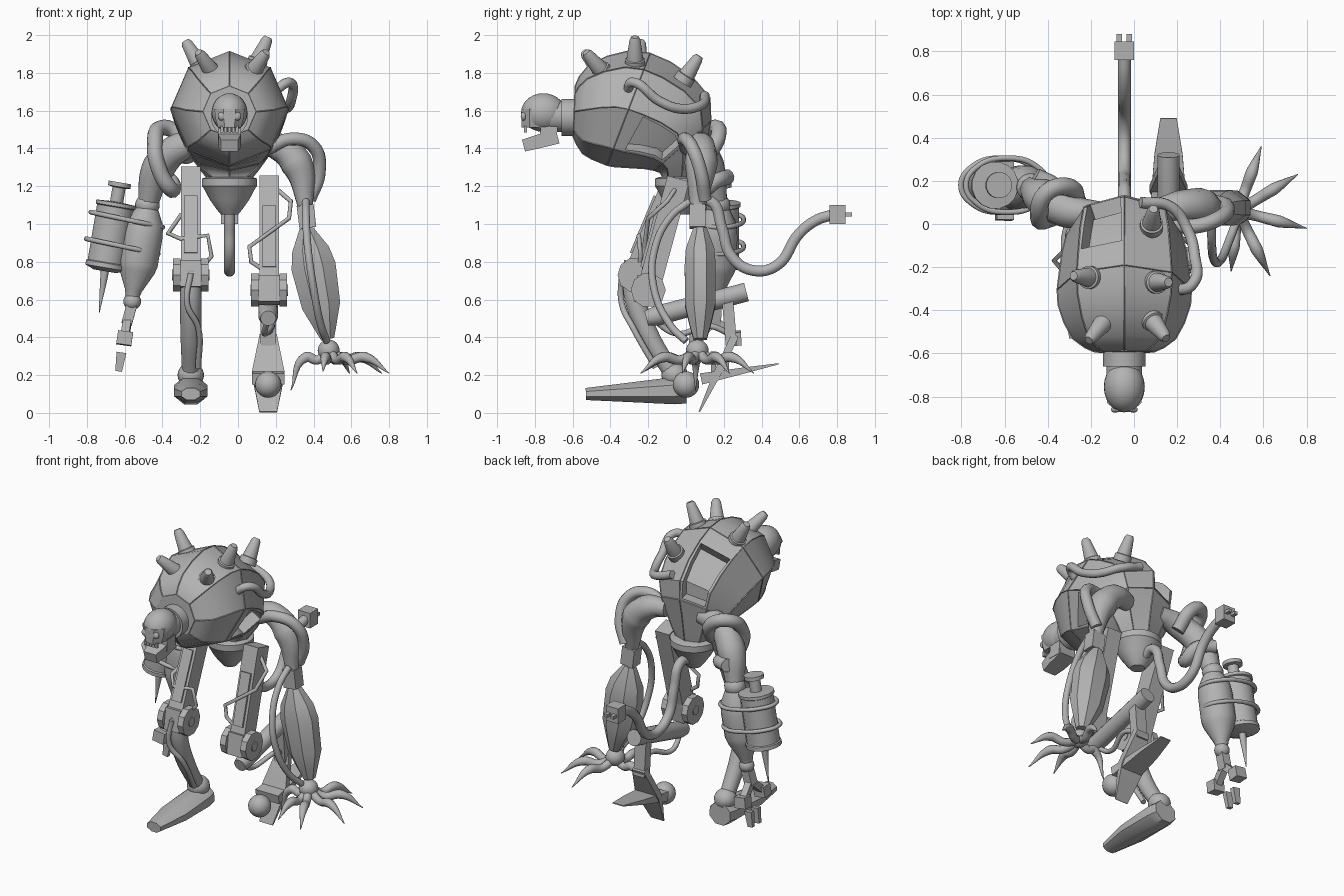
import bpy, bmesh
from math import sin, cos, pi, radians
from mathutils import Vector as V

if "Cube" in bpy.data.objects:
    bpy.data.objects.remove(bpy.data.objects["Cube"])

grey = bpy.data.materials.new("plain grey")
grey.use_nodes = True
grey.diffuse_color = (0.45, 0.45, 0.45, 1)
grey.node_tree.nodes["Principled BSDF"].inputs["Base Color"].default_value = grey.diffuse_color
MID = -0.045


def add(name, data):
    data.materials.append(grey)
    ob = bpy.data.objects.new(name, data)
    bpy.context.collection.objects.link(ob)
    return ob


def finish(name, bm):
    bmesh.ops.recalc_face_normals(bm, faces=bm.faces)
    me = bpy.data.meshes.new(name)
    bm.to_mesh(me)
    bm.free()
    me.shade_smooth()
    me.set_sharp_from_angle(angle=radians(35))
    return add(name, me)


def skin(bm, rings):
    """Bridge rings of points and cap both ends; returns faces by band."""
    rows = [[bm.verts.new(p) for p in ring] for ring in rings]
    n = len(rows[0])
    bands = [[bm.faces.new((a[k], a[(k + 1) % n], b[(k + 1) % n], b[k])) for k in range(n)]
             for a, b in zip(rows, rows[1:])]
    bm.faces.new(rows[0])
    bm.faces.new(rows[-1])
    return bands


def spindle(name, p0, p1, profile, sides=20):
    """Stack of rings from p0 to p1; profile rows are (t, radius[, depth radius])."""
    p0, axis = V(p0), V(p1) - V(p0)
    d = axis.normalized()
    ref = V((0, 0, 1)) if abs(d.x) > 0.9 else V((1, 0, 0))
    a = (ref - d * ref.dot(d)).normalized()
    b = d.cross(a)
    grow = 1 / cos(pi / sides)
    angles = [2 * pi * (k + 0.5) / sides for k in range(sides)]
    bm = bmesh.new()
    skin(bm, [[p0 + axis * t[0] + (a * t[1] * cos(g) + b * t[-1] * sin(g)) * grow
               for g in angles] for t in profile])
    return finish(name, bm)


def rod(name, p0, p1, r, depth=None, sides=20):
    return spindle(name, p0, p1, [(0, r, depth or r), (1, r, depth or r)], sides)


def ball(name, centre, radii):
    bm = bmesh.new()
    bmesh.ops.create_uvsphere(bm, u_segments=24, v_segments=14, radius=1)
    bmesh.ops.scale(bm, vec=radii, verts=bm.verts)
    bmesh.ops.translate(bm, vec=centre, verts=bm.verts)
    return finish(name, bm)


def hose(name, points, r, taper=None, closed=False, handle="AUTO"):
    cu = bpy.data.curves.new(name, "CURVE")
    cu.dimensions, cu.bevel_depth = "3D", r
    cu.bevel_resolution, cu.resolution_u, cu.use_fill_caps = 3, 8, True
    sp = cu.splines.new("BEZIER")
    sp.use_cyclic_u = closed
    sp.bezier_points.add(len(points) - 1)
    for i, (bp, p) in enumerate(zip(sp.bezier_points, points)):
        bp.co = p
        bp.handle_left_type = bp.handle_right_type = handle
        bp.radius = taper[i] if taper else 1
    return add(name, cu)


# Bent octagonal body shell: rows are bottom (y, z), top (y, z), half width
SECTIONS = [((-.13, 1.24), (.08, 1.24), .12), ((-.14, 1.27), (.11, 1.42), .20),
            ((-.22, 1.29), (.13, 1.67), .27), ((-.38, 1.30), (-.08, 1.86), .305),
            ((-.45, 1.32), (-.30, 1.92), .31), ((-.55, 1.37), (-.52, 1.84), .24),
            ((-.60, 1.46), (-.59, 1.73), .14)]
rings = []
for low, top, w in SECTIONS:
    low, top = V((MID, *low)), V((MID, *top))
    rings.append([(low + top) / 2 + (top - low) / 2 * cos(k * pi / 4) + V((w * sin(k * pi / 4), 0, 0))
                  for k in range(8)])
smooth = [rings[0]]  # a rounded ring between each pair of sections
for i in range(len(rings) - 1):
    around = zip(rings[max(i - 1, 0)], rings[i], rings[i + 1], rings[min(i + 2, len(rings) - 1)])
    smooth += [[(9 * (b + c) - a - d) / 16 for a, b, c, d in around], rings[i + 1]]
bm = bmesh.new()
bands = skin(bm, smooth)
bmesh.ops.recalc_face_normals(bm, faces=bm.faces)
for first, last in ((0, 3), (3, 7), (7, 12)):  # panel seams
    for k in range(8):
        bmesh.ops.inset_region(bm, faces=[band[k] for band in bands[first:last]], thickness=.004, depth=-.004)
for k in (7, 2):  # sunken openings
    window = [band[k] for band in bands[3:6]]
    bmesh.ops.inset_region(bm, faces=window, thickness=.015, depth=0)
    bmesh.ops.inset_region(bm, faces=window, thickness=.006, depth=-.07)
finish("body_shell", bm)

# Spikes with collars
SPIKES = [((-.12, -.43, 1.78), (-.21, -.54, 1.91)), ((.07, -.43, 1.79), (.15, -.53, 1.91)),
          ((-.19, -.25, 1.82), (-.28, -.24, 1.97)), ((.09, -.27, 1.83), (.16, -.27, 1.99)),
          ((.08, -.02, 1.75), (.09, .07, 1.89))]
for p, q in SPIKES:
    spindle("shell_spike", p, q, [(0, .053), (.25, .053), (.27, .044), (.9, .029), (1, .02)])
hose("shell_hose", [(.19, -.31, 1.70), (.27, -.28, 1.75), (.28, -.14, 1.65), (.25, -.03, 1.61),
                    (.17, .08, 1.63), (.03, .10, 1.68)], .026)

# Neck and skull-like head
rod("neck", (MID, -.57, 1.565), (MID, -.66, 1.565), .098)
rod("neck_core", (MID, -.64, 1.57), (MID, -.72, 1.57), .082)
ball("cranium", (MID, -.755, 1.59), (.095, .118, .102))
spindle("upper_face", (MID, -.80, 1.61), (MID, -.80, 1.51), [(0, .08, .07), (.5, .075, .072), (1, .06, .07)], 8)
spindle("jaw", (MID, -.68, 1.465), (MID, -.86, 1.415), [(0, .06, .04), (.6, .058, .036), (1, .045, .032)], 4)
rod("jaw_hinge", (MID, -.72, 1.60), (MID, -.73, 1.43), .062, .045, 4)
for s in (-1, 1):
    ball("eye", (MID + s * .042, -.86, 1.57), (.02, .015, .022))
for i in range(5):
    x = MID + (i - 2) * .02
    rod("tooth", (x, -.85, 1.52), (x, -.85, 1.485), .008, sides=4)

# Hip cup and plug tail
spindle("hip_cup", (MID, -.02, 1.25), (MID, -.02, 1.05),
        [(0, .12), (.05, .145), (.25, .145), (.3, .137), (.6, .105), (.85, .07), (1, .045)], 24)
hose("tail", [(MID, 0, 1.10), (MID, .13, 1.12), (MID, .19, .98), (MID, .24, .83), (MID, .35, .755),
              (MID, .48, .78), (MID, .60, .95), (MID, .69, 1.02), (MID, .78, 1.05)], .03)
rod("plug", (MID, .76, 1.05), (MID, .845, 1.05), .045, .05, 4)
for s in (-1, 1):
    rod("plug_prong", (MID + s * .023, .84, 1.05), (MID + s * .023, .88, 1.05), .012, .01, 4)


# Thighs and knees
def thigh(x, top, knee):
    top, knee = V((x, *top)), V((x, *knee))
    rod("thigh", top, knee, .052, .06, 4)
    rod("thigh_plate", top.lerp(knee, .25) + V((0, -.05, 0)), top.lerp(knee, .8) + V((0, -.05, 0)), .035, .025, 4)
    rod("knee_block", knee + V((0, .01, .07)), knee - V((0, .01, .07)), .054, .068, 4)
    for s in (-1, 1):
        rod("knee_disc", knee + V((s * .055, 0, 0)), knee + V((s * .095, 0, 0)), .088, sides=10)
        rod("knee_bolt", knee + V((s * .09, 0, 0)), knee + V((s * .1, 0, 0)), .03)


thigh(-.25, (-.04, 1.28), (-.27, .73))
thigh(.165, (-.04, 1.24), (-.20, .65))
hose("right_thigh_pipe", [(-.30, -.10, 1.05), (-.37, -.17, .95), (-.30, -.25, .92), (-.16, -.25, .94),
                          (-.14, -.24, .83), (-.19, -.25, .77)], .012, handle="VECTOR")
hose("left_thigh_pipe", [(.21, -.06, 1.18), (.28, -.10, 1.12), (.27, -.20, 1.03), (.06, -.22, .88),
                         (.07, -.22, .80), (.13, -.22, .76)], .012, handle="VECTOR")

# Right shin and forward foot
hose("right_shin", [(-.25, -.29, .76), (-.25, -.27, .60), (-.25, -.20, .42), (-.25, -.08, .22)],
     .055, [.9, 1.05, 1, .85])
hose("right_shin_pipe", [(-.25, -.34, .74), (-.27, -.34, .58), (-.21, -.28, .45), (-.21, -.16, .24)], .016)
ball("right_ankle", (-.25, -.06, .20), (.07, .07, .065))
spindle("right_foot", (-.25, 0, .12), (-.25, -.53, .10),
        [(0, .075, .07), (.12, .088, .072), (.6, .088, .05), (1, .05, .032)], 8)

# Left shin folded back, with the trailing foot
spindle("left_shin", (.16, -.21, .50), (.16, .32, .64), [(0, .04), (.1, .052), (1, .05)])
hose("left_shin_pipe", [(.16, -.18, .50), (.14, -.05, .42), (.18, .12, .46), (.16, .23, .42)], .016)
rod("left_shin_strut", (.16, .22, .60), (.16, .24, .36), .04, .03, 4)
spindle("left_foot_sole", (.16, .26, .41), (.16, .07, .005),
        [(0, .045, .02), (.5, .087, .02), (1, .047, .004)], 4)
spindle("left_foot_toe", (.16, .08, .18), (.16, .49, .26), [(0, .085, .03), (.6, .065, .015), (1, .038, .003)], 4)
ball("left_ankle", (.16, 0, .15), (.07, .07, .07))

# Left arm with clawed hand
hose("left_shoulder", [(.10, .06, 1.42), (.21, .08, 1.41), (.31, .08, 1.32), (.36, .06, 1.08)],
     .088, [.6, .85, 1, .45])
hose("left_shoulder_hose", [(.16, .0, 1.40), (.28, -.01, 1.45), (.40, .03, 1.41), (.43, .08, 1.27),
                            (.38, .10, 1.13)], .035)
rod("left_elbow", (.355, .06, 1.10), (.37, .06, .98), .045, .042, 4)
spindle("left_forearm", (.36, .075, .98), (.475, .075, .39),
        [(0, .035), (.2, .1, .076), (.35, .118, .082), (.7, .102, .08), (.88, .062, .055), (1, .035)], 8)
hose("left_forearm_hose", [(.36, .02, 1.12), (.36, -.08, 1.04), (.37, -.165, .87), (.40, -.17, .66),
                           (.44, -.08, .46), (.47, 0, .38)], .02)
palm = V((.48, .06, .33))
ball("left_palm", palm, (.058, .06, .058))
TIPS = [(.59, .36, .21), (.76, .23, .21), (.80, -.02, .21), (.63, -.24, .21), (.28, .05, .12), (.45, -.22, .22)]
for tip in TIPS:
    reach = V(tip) - palm
    knuckle = palm + reach * .6
    knuckle.z = .295
    hose("claw", [palm, palm + V((reach.x * .3, reach.y * .3, -.05)), knuckle, tip], .028, [1, .9, 1, .08])

# Right arm with tank forearm
hose("right_shoulder", [(-.15, .05, 1.44), (-.30, .06, 1.41), (-.42, .12, 1.30), (-.48, .17, 1.10)],
     .088, [.6, .9, 1, .6])
hose("right_shoulder_hose", [(-.26, .10, 1.34), (-.30, .17, 1.46), (-.40, .15, 1.51), (-.44, .04, 1.42),
                             (-.41, .02, 1.27), (-.35, .07, 1.18), (-.36, .16, 1.23), (-.46, .22, 1.25)], .042)
ball("right_elbow", (-.48, .17, 1.10), (.065, .065, .06))
spindle("right_forearm", (-.48, .17, 1.08), (-.56, .16, .61),
        [(0, .06), (.16, .098), (.3, .105), (.62, .105), (.7, .095), (.92, .045), (1, .035)], 16)
ball("right_wrist", (-.56, .16, .59), (.047, .047, .045))

# Syringe strapped to the forearm
top, end = V((-.625, .18, 1.22)), V((-.705, .18, .75))
spindle("syringe", top, end,
        [(0, .06), (.05, .06), (.06, .035), (.22, .035), (.23, .108), (.27, .108), (.28, .1),
         (.9, .1), (.91, .108), (.96, .108), (1, .06)], 16)
spindle("needle", end, (-.735, .18, .53), [(0, .022), (.25, .018), (1, .002)], 12)
for t in (.42, .72):
    c = top.lerp(end, t) + V((.07, 0, 0))
    hose("strap", [c + V((.19 * cos(k * pi / 4), .125 * sin(k * pi / 4), -.04 * cos(k * pi / 4)))
                   for k in range(8)], .013, closed=True)

# Forked gripping tool below the wrist, with two loose tips
rod("tool_stem", (-.56, .16, .58), (-.59, .155, .47), .028, .03, 4)
for s in (-1, 1):
    rod("tool_fork", (-.585, .155, .49), (-.60, .155 + s * .095, .40), .022, .022, 4)
    rod("tool_collar", (-.595, .155 + s * .10, .43), (-.605, .155 + s * .105, .36), .04, .035, 4)
    spindle("tool_tip", (-.617, .18 + s * .035, .32), (-.632, .18 + s * .035, .22),
            [(0, .026, .016), (1, .018, .012)], 4)
